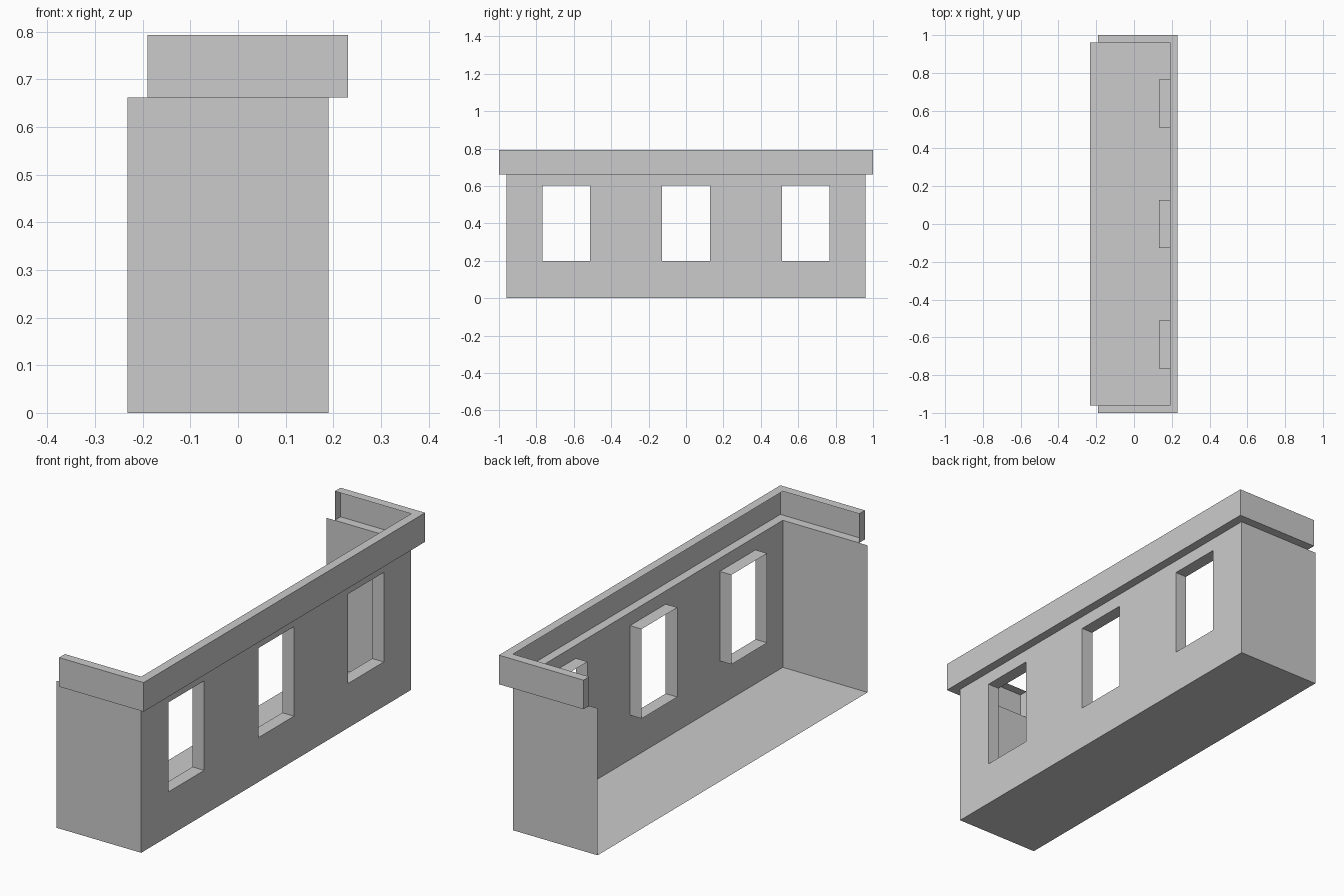
import bpy, bmesh

if "Cube" in bpy.data.objects:
    bpy.data.objects.remove(bpy.data.objects["Cube"])

BACK, FRONT = -0.232, 0.19      # wall extent in x
SIDE, TOP, ROOF = 0.96, 0.662, 0.793
LIP = 0.041                     # cornice overhang
REVEAL = 0.132                  # inner edge of window reveals
WIN_Y, WIN_HALF = (-0.639, 0.0, 0.639), 0.127
WIN_Z = (0.2, 0.603)


def make_sheet(name, quads):
    """Thin surface from a list of four-corner faces, welded at shared points."""
    bm = bmesh.new()
    for q in quads:
        bm.faces.new([bm.verts.new(p) for p in q])
    bmesh.ops.remove_doubles(bm, verts=bm.verts, dist=1e-5)
    mesh = bpy.data.meshes.new(name)
    bm.to_mesh(mesh)
    bm.free()
    obj = bpy.data.objects.new(name, mesh)
    bpy.context.collection.objects.link(obj)
    return obj


# Floor
make_sheet("floor", [[(BACK, -SIDE, 0), (BACK, SIDE, 0), (FRONT, SIDE, 0), (FRONT, -SIDE, 0)]])

# End walls
make_sheet("end_wall_near", [[(BACK, -SIDE, 0), (FRONT, -SIDE, 0),
                              (FRONT, -SIDE, TOP), (BACK, -SIDE, TOP)]])
make_sheet("end_wall_far", [[(FRONT, SIDE, 0), (BACK, SIDE, 0),
                             (BACK, SIDE, TOP), (FRONT, SIDE, TOP)]])

# Long wall: grid of panels with the window cells left open
ys = [-SIDE] + [c + s * WIN_HALF for c in WIN_Y for s in (-1, 1)] + [SIDE]
zs = [0, *WIN_Z, TOP]
panels = []
for i in range(len(ys) - 1):
    for j in range(len(zs) - 1):
        if i % 2 == 1 and j == 1:
            continue
        a, b, lo, hi = ys[i], ys[i + 1], zs[j], zs[j + 1]
        panels.append([(FRONT, a, lo), (FRONT, b, lo), (FRONT, b, hi), (FRONT, a, hi)])
make_sheet("window_wall", panels)

# Window reveals reaching into the room
for n, c in enumerate(WIN_Y):
    a, b = c - WIN_HALF, c + WIN_HALF
    lo, hi = WIN_Z
    ring = [(a, lo), (b, lo), (b, hi), (a, hi)]
    sides = []
    for k in range(4):
        p, q = ring[k], ring[(k + 1) % 4]
        sides.append([(FRONT, *p), (FRONT, *q), (REVEAL, *q), (REVEAL, *p)])
    make_sheet(f"window_reveal_{n + 1}", sides)

# Cornice: open channel profile swept round three sides, capped at both ends
profile = [(0, TOP), (LIP, TOP), (LIP, ROOF), (0, ROOF)]
path = [(-0.19, -SIDE, 0, -1), (FRONT, -SIDE, 1, -1), (FRONT, SIDE, 1, 1), (-0.19, SIDE, 0, 1)]
rows = [[(x + dx * o, y + dy * o, z) for o, z in profile] for x, y, dx, dy in path]
faces = []
for r, s in zip(rows, rows[1:]):
    for k in range(3):
        faces.append([r[k], s[k], s[k + 1], r[k + 1]])
faces += [rows[0], rows[-1][::-1]]
faces[-2] = faces[-2][::-1] if rows[0][1][1] > rows[0][0][1] else faces[-2]
make_sheet("cornice", faces)
